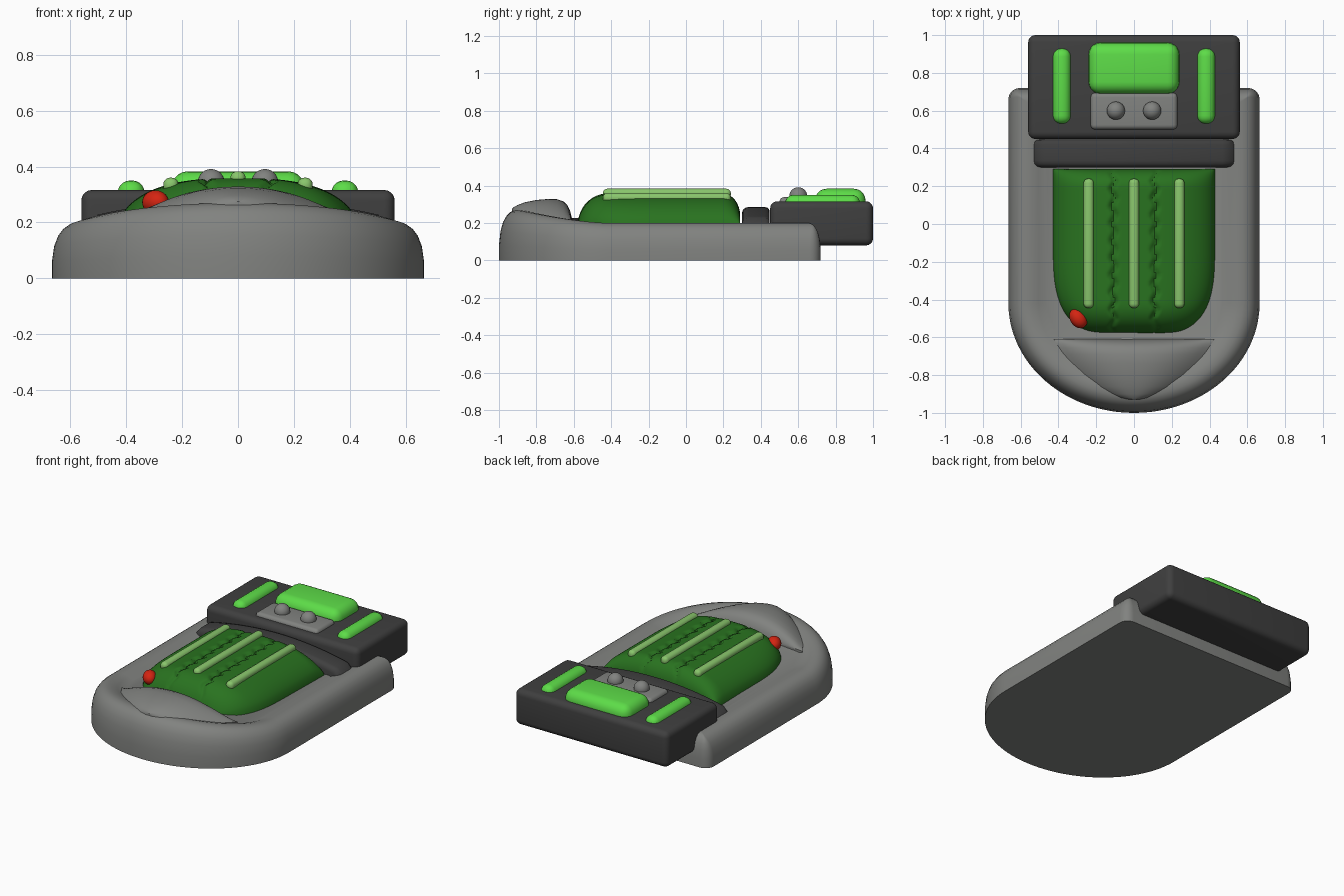
import bpy, bmesh, math
from mathutils import Matrix

if "Cube" in bpy.data.objects:
    bpy.data.objects.remove(bpy.data.objects["Cube"])


def material(name, rgb):
    m = bpy.data.materials.new(name)
    m.diffuse_color = (*rgb, 1)
    m.use_nodes = True
    m.node_tree.nodes["Principled BSDF"].inputs["Base Color"].default_value = m.diffuse_color
    return m


GREY = material("mid grey", (0.22, 0.225, 0.215))
DARK = material("charcoal", (0.05, 0.05, 0.05))
GREEN = material("deep green", (0.022, 0.17, 0.014))
BRIGHT = material("bright green", (0.11, 0.72, 0.065))
PALE = material("pale green", (0.25, 0.56, 0.15))
RED = material("red", (0.66, 0.018, 0.006))


def clamp(v):
    return max(0.0, min(1.0, v))


def finish(bm, name, mat, angle=40):
    bmesh.ops.recalc_face_normals(bm, faces=bm.faces)
    me = bpy.data.meshes.new(name)
    bm.to_mesh(me)
    bm.free()
    me.materials.append(mat)
    ob = bpy.data.objects.new(name, me)
    bpy.context.collection.objects.link(ob)
    bpy.ops.object.select_all(action='DESELECT')
    ob.select_set(True)
    bpy.context.view_layer.objects.active = ob
    bpy.ops.object.shade_smooth_by_angle(angle=math.radians(angle))
    return ob


def rounded_box(name, mat, x, y, z, r):
    bm = bmesh.new()
    bmesh.ops.create_cube(bm, size=1)
    for v in bm.verts:
        v.co.x = x[0] + (x[1] - x[0]) * (v.co.x + .5)
        v.co.y = y[0] + (y[1] - y[0]) * (v.co.y + .5)
        v.co.z = z[0] + (z[1] - z[0]) * (v.co.z + .5)
    bmesh.ops.bevel(bm, geom=bm.edges[:], offset=r, segments=5, profile=.5,
                    affect='EDGES', clamp_overlap=True)
    return finish(bm, name, mat)


def loft(name, mat, rows, closed=False, angle=40):
    """Skin a list of equally long point rows and cap the ends (and the open underside)."""
    bm = bmesh.new()
    vr = [[bm.verts.new(p) for p in r] for r in rows]
    n = len(vr[0])
    for a, b in zip(vr, vr[1:]):
        for i in range(n if closed else n - 1):
            j = (i + 1) % n
            bm.faces.new((a[i], a[j], b[j], b[i]))
    if not closed:
        bm.faces.new([r[0] for r in vr] + [r[-1] for r in reversed(vr)])
    bm.faces.new(vr[0])
    bm.faces.new(vr[-1])
    return finish(bm, name, mat, angle)


def ball(name, mat, loc, scale, rot=0):
    bm = bmesh.new()
    mtx = Matrix.Translation(loc) @ Matrix.Rotation(rot, 4, 'Z') @ Matrix.Diagonal((*scale, 1))
    bmesh.ops.create_uvsphere(bm, u_segments=24, v_segments=14, radius=1, matrix=mtx)
    return finish(bm, name, mat, 60)


# Hull: rounded rim stepping inward to a shallow floor, rising at the nose
def hull_ring(d, z):
    pts = []
    for i in range(49):
        a = math.pi + math.pi * i / 48
        lift = .07 * clamp(-math.sin(a)) ** 1.5 * z / .2
        pts.append(((.665 - d) * math.cos(a), -.42 + (.58 - d) * math.sin(a), z + lift))
    r = max(.06 - d, .006)
    cx, cy = .665 - d - r, .72 - d * .7 - r
    for side in (0, 1):
        for i in range(6):
            a = math.pi / 2 * (side + i / 5)
            pts.append(((cx if side == 0 else -cx) + r * math.cos(a), cy + r * math.sin(a), z))
    return pts


profile = [(0, 0), (0, .06), (.008, .115), (.022, .152), (.04, .176), (.062, .192),
           (.09, .2), (.125, .199), (.16, .19), (.2, .175)]
loft("hull", GREY, [hull_ring(d, z) for d, z in profile], closed=True)

# Nose cowl: arched hood with a rounded rear edge
crest = [(-.93, .275), (-.92, .285), (-.9, .296), (-.86, .311), (-.8, .323), (-.74, .328),
         (-.69, .327), (-.655, .315), (-.635, .295), (-.62, .265), (-.61, .225)]
rows = []
for y, top in crest:
    w = max(.03, .425 * clamp((y + .93) / .32) ** .47)
    base = .2 + .065 * clamp((-.42 - y) / .58) ** 1.5
    row = [(-w, y, .12)]
    for i in range(25):
        u = -1 + i / 12
        row.append((w * u, y, base + (top - base) * (1 - clamp(abs(u)) ** 2.2)))
    rows.append(row + [(w, y, .12)])
loft("nose_cowl", GREY, rows)

# Green cover: soft dome with two zigzag grooves
rows = []
NY = 84
for k in range(NY + 1):
    y = -.58 + .87 * (.5 - .5 * math.cos(math.pi * k / NY))
    f = clamp((y + .58) / .5)
    w = .43 * (.42 + .58 * clamp(1 - (1 - f) ** 3.5) ** .5)
    front = clamp((y + .58) / .17)
    back = clamp((.29 - y) / .10)
    h = clamp(1 - (1 - front) ** 2.2) ** .5 * (.3 + .7 * clamp(1 - (1 - back) ** 2.2) ** .5)
    zig = .012 * (abs((y * 11) % 1 - .5) * 4 - 1)
    row = [(-w, y, .12)]
    for i in range(81):
        u = -1 + i / 40
        x = w * u
        z = .18 + .178 * h * clamp(1 - clamp(abs(u)) ** 2.8) ** .55
        g = clamp(1 - abs(abs(x) - .11 - zig) / .022)
        row.append((x, y, z - .02 * g * h))
    rows.append(row + [(w, y, .12)])
loft("padded_cover", GREEN, rows)

# Pale ribs on the cover
for name, x, top in (("left", -.24, .36), ("centre", 0, .383), ("right", .24, .36)):
    rounded_box("rib_" + name, PALE, (x - .027, x + .027), (-.445, .24), (top - .055, top), .024)

# Red button at the cover's front corner
ball("red_button", RED, (-.295, -.5, .272), (.043, .056, .043), math.radians(35))

# Arched cross bar in front of the rear box
rows = []
for y, d in ((.3, .03), (.305, .014), (.318, .003), (.335, 0), (.42, 0), (.437, .004), (.445, .014), (.447, .03)):
    w = .535 - d * .6
    row = [(-w, y, .12)]
    for i in range(33):
        u = -1 + i / 16
        edge = .03 * clamp((abs(u) - .93) / .07) ** 2
        row.append((w * u, y, .285 - .065 * u * u - edge - d))
    rows.append(row + [(w, y, .12)])
loft("cross_bar", DARK, rows)

# Rear box with pads, panel and knobs
rounded_box("rear_box", DARK, (-.56, .56), (.45, 1), (.08, .316), .038)
rounded_box("large_pad", BRIGHT, (-.24, .24), (.69, .96), (.25, .383), .062)
rounded_box("control_panel", GREY, (-.23, .23), (.5, .695), (.27, .338), .025)
for name, s in (("left", -1), ("right", 1)):
    rounded_box("side_pad_" + name, BRIGHT, (s * .382 - .048, s * .382 + .048), (.53, .93), (.25, .35), .044)
    ball("knob_" + name, GREY, (s * .096, .6, .343), (.048, .048, .048))
